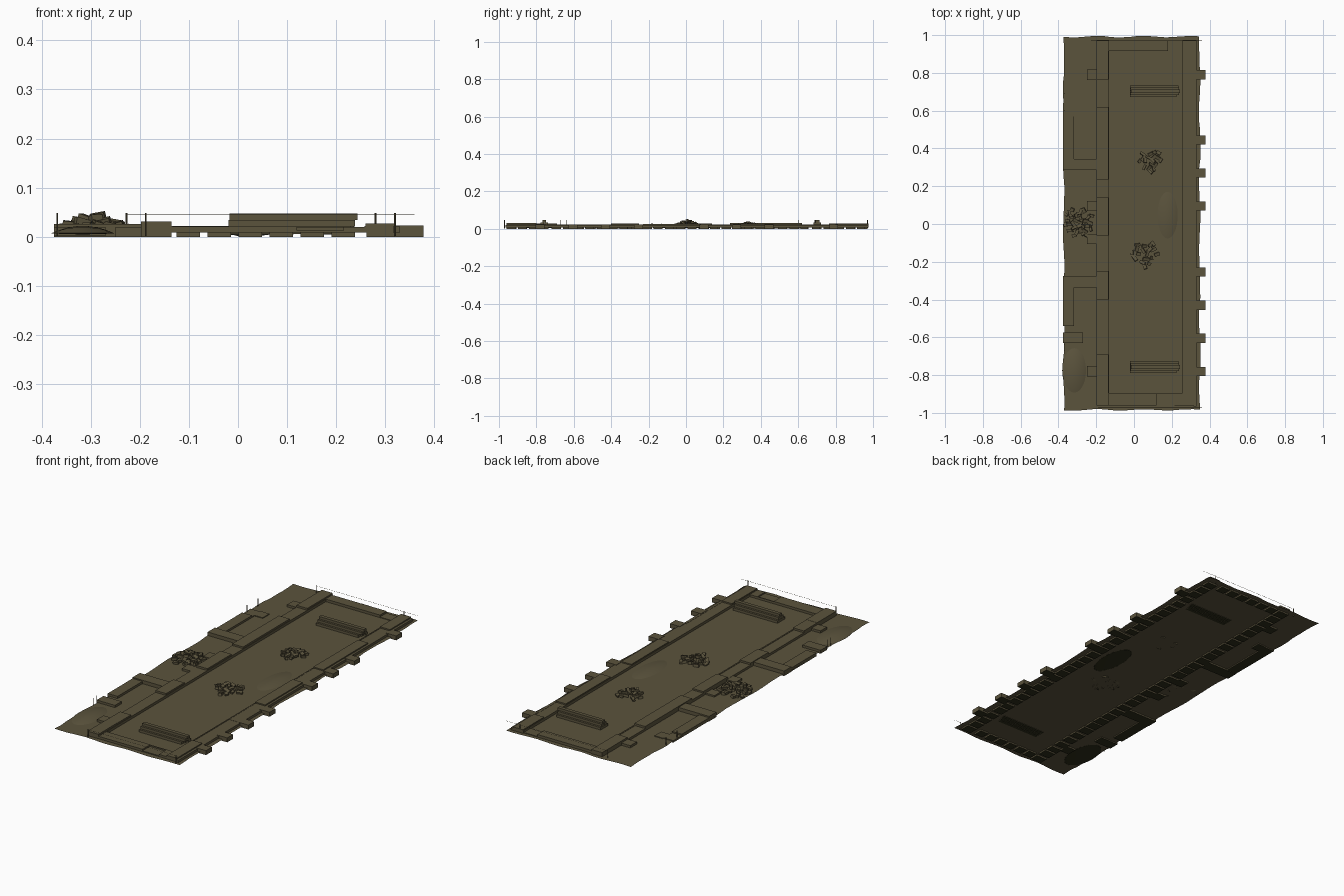
import bpy, bmesh, math, random
from mathutils import Matrix, Vector, Euler

if "Cube" in bpy.data.objects:
    bpy.data.objects.remove(bpy.data.objects["Cube"])
random.seed(4)


def material(name, rgb):
    m = bpy.data.materials.new(name)
    m.diffuse_color = (*rgb, 1)
    m.use_nodes = True
    m.node_tree.nodes["Principled BSDF"].inputs["Base Color"].default_value = m.diffuse_color
    return m


earth = material("earth_olive_brown", (0.104, 0.087, 0.046))
damp = material("damp_dark_soil", (0.026, 0.026, 0.010))


def finish(bm, name, smooth=False, dark_base=True):
    """Make the object; faces bedded in the soil take the damp colour."""
    bm.normal_update()
    me = bpy.data.meshes.new(name)
    me.materials.append(earth)
    me.materials.append(damp)
    for f in bm.faces:
        f.smooth = smooth
        f.material_index = int(dark_base and f.normal.z < -0.8 and f.calc_center_median().z < G)
    bm.to_mesh(me)
    bm.free()
    ob = bpy.data.objects.new(name, me)
    bpy.context.collection.objects.link(ob)
    return ob


def box(bm, x0, x1, y0, y1, z0, z1):
    m = Matrix.Translation(((x0 + x1) / 2, (y0 + y1) / 2, (z0 + z1) / 2))
    bmesh.ops.create_cube(bm, size=1, matrix=m @ Matrix.Diagonal((x1 - x0, y1 - y0, z1 - z0, 1)))


def boxes(name, items):
    bm = bmesh.new()
    for b in items:
        box(bm, *b)
    return finish(bm, name)


# excavated ground sheet with a ragged outline
G = 0.008
bm = bmesh.new()
bmesh.ops.create_grid(bm, x_segments=20, y_segments=40, size=1)
for v in bm.verts:
    u, w = v.co.x, v.co.y
    x = -0.012 + u * 0.360
    y = 0.004 + w * 0.988
    if abs(u) > 0.99:
        x += 0.004 * math.sin(w * 17 + u) + random.uniform(-0.002, 0.002)
    if abs(w) > 0.99:
        y += 0.004 * math.sin(u * 9) + random.uniform(-0.001, 0.001)
    v.co = (x, y, G)
finish(bm, "ground", True, False)


# long walls: runs of ruined masonry of uneven height
U = G + 0.0005


def run(x0, x1, cuts, heights):
    return [(x0, x1, b, a, U, h) for a, b, h in zip(cuts, cuts[1:], heights)]


boxes("left_long_wall", run(-0.198, -0.135,
      [0.975, 0.765, 0.62, 0.235, 0.14, -0.06, -0.25, -0.4, -0.69, -0.80, -0.96],
      [0.030, 0.020, 0.031, 0.022, 0.030, 0.020, 0.030, 0.020, 0.030, 0.031]))
boxes("right_long_wall", run(0.26, 0.318,
      [0.975, 0.80, 0.62, 0.25, 0.08, -0.23, -0.45, -0.75, -0.96],
      [0.027, 0.020, 0.027, 0.021, 0.027, 0.021, 0.020, 0.027]))

# inner kerb edges and outer footing ledges that follow the long walls
boxes("wall_kerbs", [(-0.140, -0.133, -0.96, 0.975, U, 0.022), (0.258, 0.264, -0.96, 0.975, U, 0.022),
                     (0.316, 0.330, -0.965, 0.975, U, 0.021)])

# foundation course showing beneath the walls
stones = []
for i in range(32):
    y = -0.96 + i * 0.0605
    for x0, x1 in ((-0.198, -0.135), (0.262, 0.320)):
        stones.append((x0, x1, y, y + 0.046 + random.uniform(-0.006, 0.006), 0, 0.010))
for i in range(6):
    x = -0.125 + i * 0.063
    for y in (-0.955, 0.92):
        stones.append((x, x + 0.048, y, y + 0.048, 0, 0.010))
boxes("foundation_stones", stones)

# end walls
boxes("end_walls", [(-0.135, 0.18, 0.915, 0.97, U, 0.022), (0.18, 0.26, 0.915, 0.97, U, 0.012),
                    (-0.135, 0.12, -0.96, -0.895, U, 0.021), (0.215, 0.26, -0.96, -0.895, U, 0.020),
                    (0.12, 0.215, -0.90, -0.895, U, 0.020), (0.12, 0.215, -0.96, -0.90, U, 0.013)])

# buttresses along both sides
boxes("right_buttresses", [(0.32, 0.378, y - 0.024, y + 0.024, 0, 0.023)
                           for y in (0.79, 0.445, 0.27, 0.095, -0.255, -0.43, -0.605, -0.78)])
boxes("left_buttresses", [(-0.25, -0.195, y - 0.027, y + 0.027, 0, h)
                          for y, h in ((0.79, 0.020), (-0.08, 0.019), (0.095, 0.016), (-0.78, 0.020))])

# side room walls on the left
boxes("side_room_walls", [(-0.375, -0.198, 0.285, 0.345, 0, 0.026), (-0.375, -0.198, -0.335, -0.275, 0, 0.026),
                          (-0.375, -0.318, 0.345, 0.57, 0.002, 0.019), (-0.375, -0.318, 0.57, 0.64, 0.002, 0.012),
                          (-0.375, -0.318, -0.54, -0.335, 0.002, 0.020), (-0.375, -0.27, -0.63, -0.575, 0.002, 0.020),
                          (-0.318, -0.27, 0.59, 0.645, 0.002, 0.012)])

# stacked timber piles on the floor
piles = []
for yc in (0.703, -0.757):
    for k in (-1, 0, 1):
        piles.append((-0.02, 0.230 + 0.006 * k, yc + k * 0.021 - 0.0095, yc + k * 0.021 + 0.0095, 0.006, 0.021))
    for k in (-0.5, 0.5):
        piles.append((-0.019, 0.238, yc + k * 0.021 - 0.0095, yc + k * 0.021 + 0.0095, 0.021, 0.034))
    piles.append((-0.017, 0.243, yc - 0.0095, yc + 0.0095, 0.034, 0.047))
boxes("timber_piles", piles)


# heaps of tumbled stone
def rubble(name, cx, cy, r, n, top):
    bm = bmesh.new()
    for i in range(n):
        d, a = r * math.sqrt((i + 0.5) / n), i * 2.4 + random.uniform(-.3, .3)
        z = G + 0.004 + top * (1 - d / r)
        m = Matrix.Translation((cx + d * math.cos(a), cy + d * math.sin(a), z))
        rot = Euler((random.uniform(-.3, .3), random.uniform(-.3, .3), random.uniform(0, 3.1))).to_matrix().to_4x4()
        s = Matrix.Diagonal((random.uniform(.018, .036), random.uniform(.012, .018), random.uniform(.010, .014), 1))
        bmesh.ops.create_cube(bm, size=1, matrix=m @ rot @ s)
    finish(bm, name, dark_base=False)


rubble("north_rubble", 0.09, 0.335, 0.060, 18, 0.024)
rubble("south_rubble", 0.06, -0.16, 0.072, 18, 0.008)
rubble("west_rubble", -0.295, 0.01, 0.078, 32, 0.034)


# low spoil mounds bedded in the ground
def mound(name, x, y, rx, ry, h):
    bm = bmesh.new()
    bmesh.ops.create_uvsphere(bm, u_segments=28, v_segments=16, radius=1)
    for v in bm.verts:
        z = v.co.z
        v.co = (x + rx * v.co.x, y + ry * v.co.y, G - 0.001 + (h * z * z if z > 0 else -0.002 * z * z))
    finish(bm, name, True)


mound("floor_mound", 0.178, 0.047, 0.056, 0.130, 0.011)
mound("corner_mound", -0.316, -0.775, 0.064, 0.122, 0.015)


# survey stakes and string lines
def rod(bm, a, b, r):
    a, b = Vector(a), Vector(b)
    q = (b - a).to_track_quat('Z', 'Y').to_matrix().to_4x4()
    bmesh.ops.create_cone(bm, cap_ends=True, segments=6, radius1=r, radius2=r, depth=(b - a).length,
                          matrix=Matrix.Translation((a + b) / 2) @ q)


bm = bmesh.new()
for x, y in ((-.368, -.67), (-.368, -.64), (-.368, .6), (-.368, .69),
             (-.188, -.97), (.32, -.97), (-.227, .97), (.28, .97)):
    rod(bm, (x, y, 0.002), (x, y, 0.048), 0.002)
finish(bm, "survey_stakes")
bm = bmesh.new()
rod(bm, (-.19, -.97, .045), (.36, -.97, .045), 0.0006)
rod(bm, (-.227, .97, .045), (.36, .97, .045), 0.0006)
finish(bm, "survey_strings")
